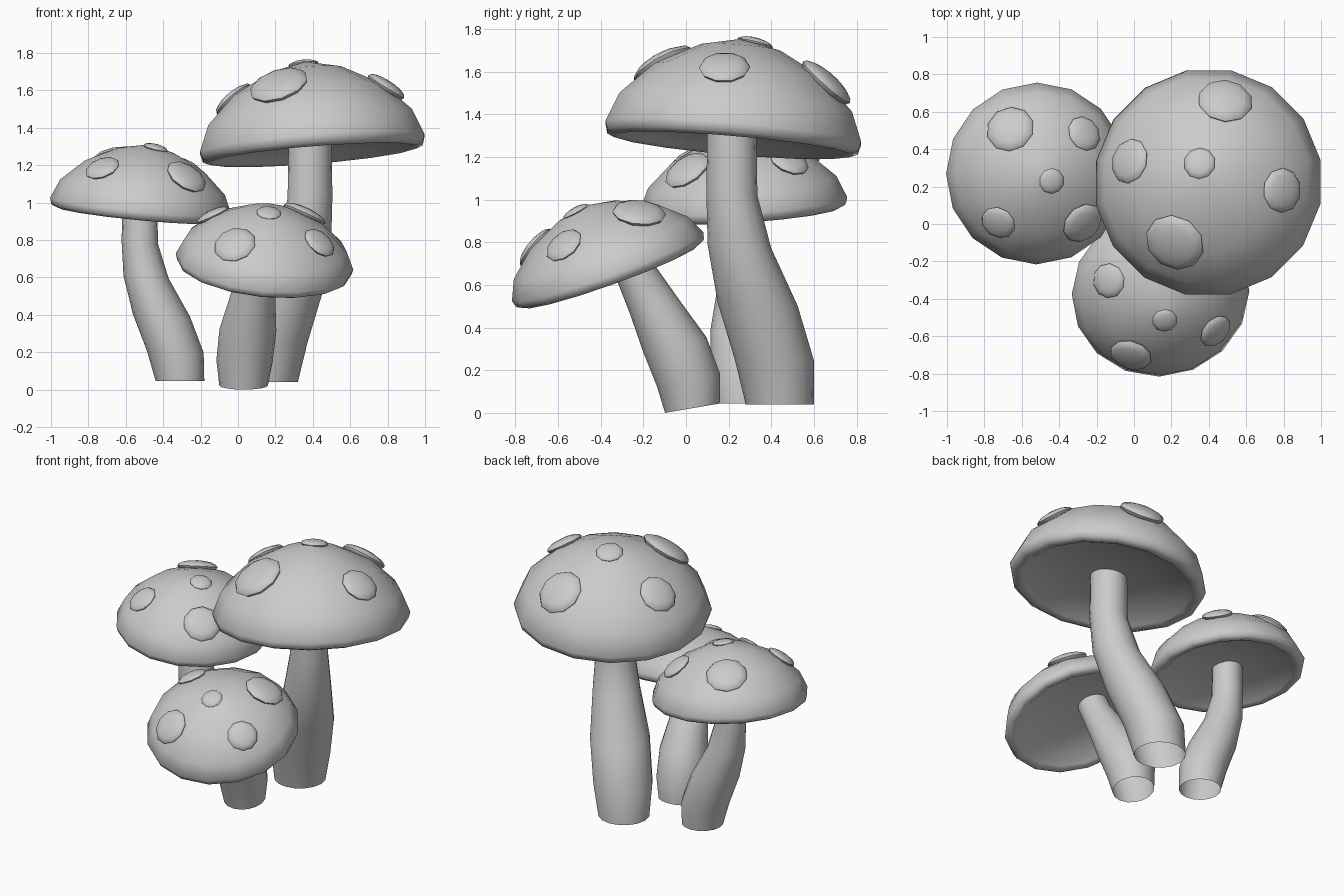
import bpy, bmesh
from math import sin, cos, pi, radians
from mathutils import Vector, Matrix

if "Cube" in bpy.data.objects:
    bpy.data.objects.remove(bpy.data.objects["Cube"])

UP = Vector((0, 0, 1))
SIDES = 16
POWER = 1.65  # dome curve: r^POWER + z^POWER = 1


def tilt(normal):
    return UP.rotation_difference(Vector(normal).normalized()).to_matrix().to_4x4()


def finish(bm, name):
    bmesh.ops.recalc_face_normals(bm, faces=bm.faces)
    mesh = bpy.data.meshes.new(name)
    bm.to_mesh(mesh)
    bm.free()
    obj = bpy.data.objects.new(name, mesh)
    bpy.context.collection.objects.link(obj)
    bpy.ops.object.select_all(action='DESELECT')
    obj.select_set(True)
    bpy.context.view_layer.objects.active = obj
    bpy.ops.object.shade_smooth_by_angle(angle=radians(60))


def skin_rings(name, rings, phase=0.0, closed=True):
    # skin (matrix, radius) rings, optionally closing both ends
    bm = bmesh.new()
    loops = []
    for m, r in rings:
        angles = [phase + 2 * pi * i / SIDES for i in range(SIDES)]
        loops.append([bm.verts.new(m @ Vector((r * cos(a), r * sin(a), 0))) for a in angles])
    for a, b in zip(loops, loops[1:]):
        for i in range(SIDES):
            j = (i + 1) % SIDES
            bm.faces.new((a[i], a[j], b[j], b[i]))
    if closed:
        bm.faces.new(loops[0])
        bm.faces.new(loops[-1])
    finish(bm, name)


# shared shapes: cap underside with lip, stem (height, thickness), spots (angle, distance, size)
LIP = [(0.2, 0.01), (0.8, -0.03), (0.86, -0.075), (0.92, -0.095), (0.98, -0.07)]
STEM = [(0, 1), (0.16, 1.16), (0.36, 1.17), (0.57, 0.93), (0.76, 0.75), (1, 0.72)]
SPOTS = [(0, 0.62, 0.265), (105, 0.69, 0.195), (189, 0.7, 0.24), (281, 0.67, 0.2), (215, 0.11, 0.14)]


def mushroom(name, centre, normal, radius, height, phase, turn, base, top, base_normal, thick, bend=0.76):
    frame = Matrix.Translation(centre) @ tilt(normal)

    # cap: recessed underside, rounded lip, low dome
    profile = [(r * radius, z * radius) for r, z in LIP]
    for k in range(4):
        a = k * pi / 8
        profile.append((radius * cos(a) ** (2 / POWER), height * sin(a) ** (2 / POWER)))
    profile.append((radius * 0.02, height))
    skin_rings(name + "_cap", [(frame @ Matrix.Translation((0, 0, z)), r) for r, z in profile], phase)

    # stem: open S-bend from base to cap, rings leaning from ground to cap tilt
    base, top = Vector(base), Vector(top)
    n0, n1 = Vector(base_normal).normalized(), Vector(normal).normalized()
    rings = []
    for t, w in STEM:
        u = min(t / bend, 1)
        p = base.lerp(top, u * u * (3 - 2 * u))
        p.z = base.z + (top.z - base.z) * t
        rings.append((Matrix.Translation(p) @ tilt(n0.lerp(n1, t)), thick * w))
    skin_rings(name + "_stem", rings, closed=False)

    # spots: flattened balls lying on the dome
    for i, (angle, d, size) in enumerate(SPOTS):
        a = radians(turn + angle)
        z = (1 - d ** POWER) ** (1 / POWER)
        slope, rise = d ** (POWER - 1) / radius, z ** (POWER - 1) / height
        lean = tilt((slope * cos(a), slope * sin(a), rise))
        place = Matrix.Translation((d * cos(a) * radius, d * sin(a) * radius, z * height - 0.005))
        r = size * radius
        bm = bmesh.new()
        bmesh.ops.create_uvsphere(bm, u_segments=10, v_segments=8, radius=r)
        bm.transform(frame @ place @ lean @ Matrix.Diagonal((1, 1, 0.3, 1)))
        finish(bm, f"{name}_spot_{i + 1}")


mushroom("large", (0.397, 0.222, 1.312), (-0.08, 0.085, 1), 0.613, 0.442, pi / SIDES, -114,
         (0.16, 0.44, 0.04), (0.385, 0.215, 1.34), UP, 0.16)
mushroom("left", (-0.52, 0.27, 0.98), (0.095, -0.065, 1), 0.487, 0.33, 0, 123,
         (-0.31, 0.265, 0.045), (-0.525, 0.27, 1.02), UP, 0.13)
mushroom("front", (0.142, -0.367, 0.685), (0.1, -0.36, 1), 0.477, 0.305, 0, 50,
         (0.03, 0.03, 0.022), (0.13, -0.33, 0.85), (0, -0.17, 1), 0.13, 1.16)
